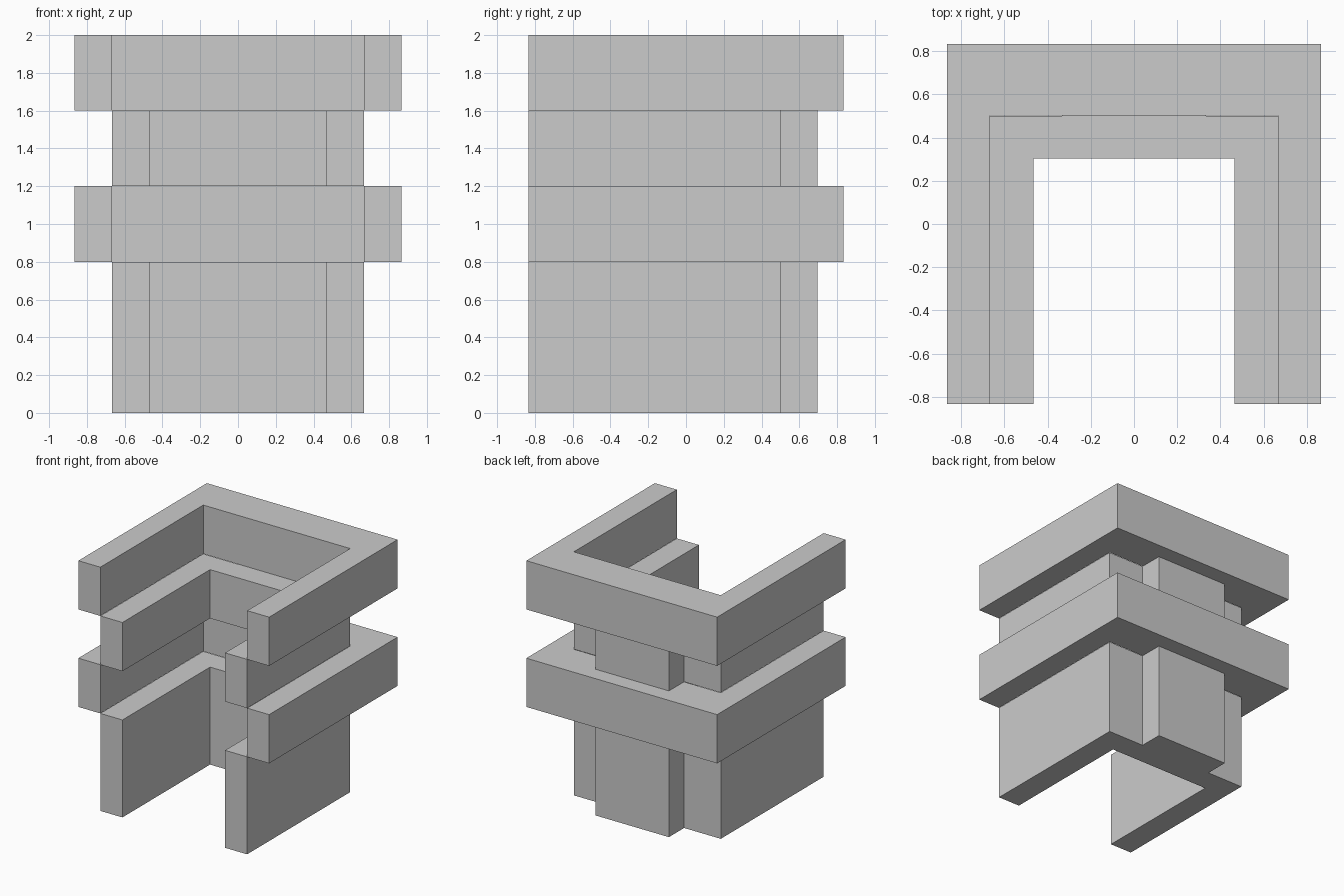
import bpy, bmesh

if "Cube" in bpy.data.objects:
    bpy.data.objects.remove(bpy.data.objects["Cube"])


def extrude_profile(name, half, z0, z1):
    """Mirror a half outline (x > 0) across x = 0 and extrude it from z0 to z1."""
    outline = half + [(-x, y) for x, y in reversed(half)]
    bm = bmesh.new()
    face = bm.faces.new([bm.verts.new((x, y, z0)) for x, y in outline])
    ext = bmesh.ops.extrude_face_region(bm, geom=[face])
    top = [g for g in ext["geom"] if isinstance(g, bmesh.types.BMVert)]
    bmesh.ops.translate(bm, verts=top, vec=(0, 0, z1 - z0))
    bmesh.ops.recalc_face_normals(bm, faces=bm.faces)
    mesh = bpy.data.meshes.new(name)
    bm.to_mesh(mesh)
    bm.free()
    obj = bpy.data.objects.new(name, mesh)
    bpy.context.collection.objects.link(obj)
    return obj


FRONT = -0.833

# U-shaped wall with a buttress on the back
wall = [(0.466, 0.303), (0.466, FRONT), (0.666, FRONT), (0.666, 0.5),
        (0.333, 0.5), (0.333, 0.697)]
# Wider U-shaped band that rests around the wall's outline
band = [(0.667, 0.502), (0.667, FRONT), (0.866, FRONT), (0.866, 0.833)]

# Alternating tiers from bottom to top
for name, profile, z0, z1 in [("lower_wall", wall, 0.0, 0.8),
                              ("middle_band", band, 0.8, 1.2),
                              ("upper_wall", wall, 1.2, 1.6),
                              ("top_band", band, 1.6, 2.0)]:
    extrude_profile(name, profile, z0, z1)
